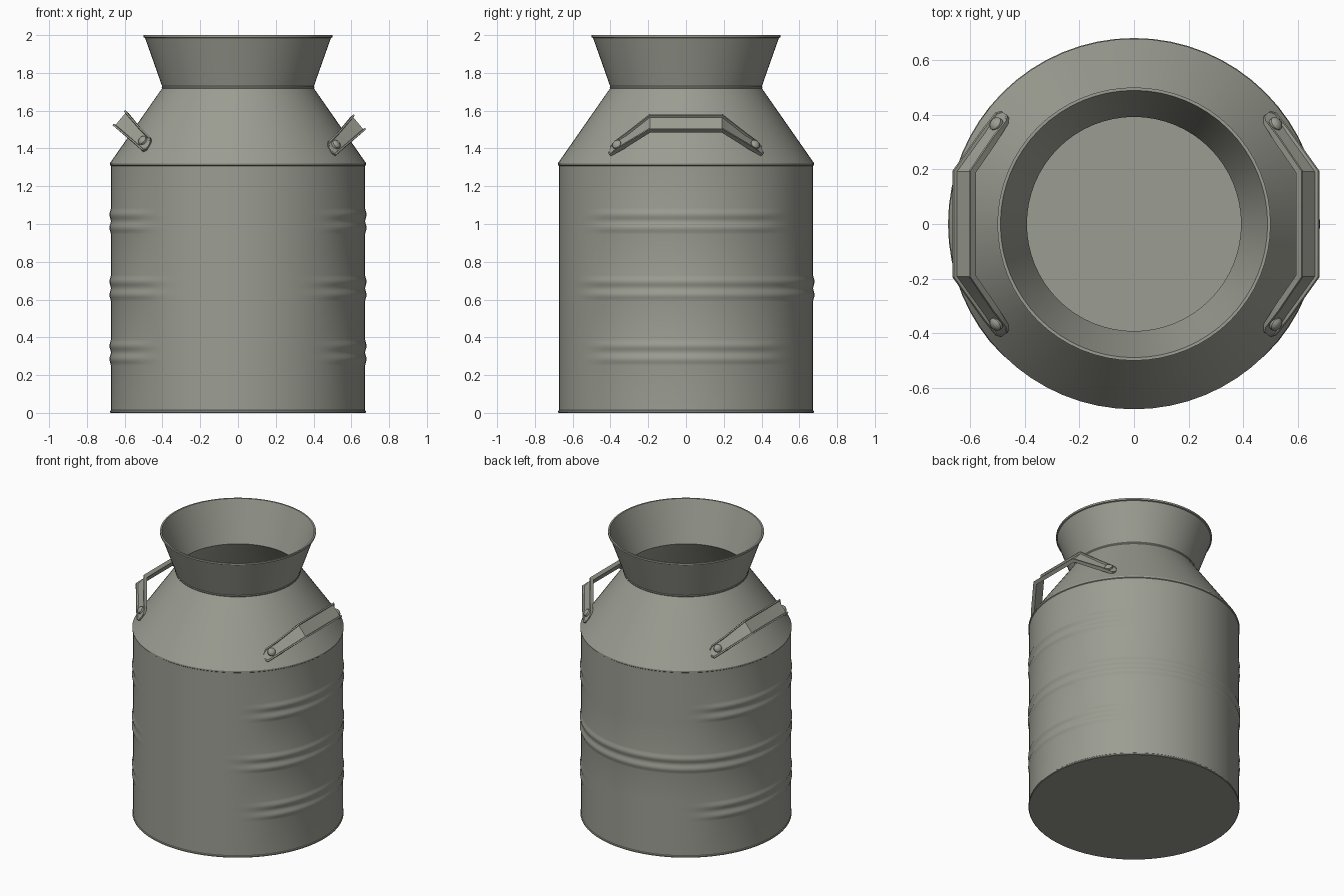
import bpy, bmesh, math
from mathutils import Vector

if "Cube" in bpy.data.objects:
    bpy.data.objects.remove(bpy.data.objects["Cube"])

SEG = 64
R = 0.673
steel = bpy.data.materials.new("grey_green_steel")
steel.diffuse_color = (0.33, 0.34, 0.29, 1)
steel.use_nodes = True
steel.node_tree.nodes["Principled BSDF"].inputs["Base Color"].default_value = steel.diffuse_color


def finish(name, bm):
    bmesh.ops.recalc_face_normals(bm, faces=bm.faces)
    me = bpy.data.meshes.new(name)
    bm.to_mesh(me)
    bm.free()
    me.materials.append(steel)
    ob = bpy.data.objects.new(name, me)
    bpy.context.collection.objects.link(ob)
    bpy.ops.object.select_all(action='DESELECT')
    ob.select_set(True)
    bpy.context.view_layer.objects.active = ob
    bpy.ops.object.shade_smooth_by_angle(angle=math.radians(30))
    return ob


def smooth(t):
    t = max(0.0, min(1.0, t))
    return t * t * (3 - 2 * t)


# pressed double ribs: on both sides, the middle one also runs round the back
RIBS = (0.32, 0.66, 1.015)


def rib(a, z):
    for i, zc in enumerate(RIBS):
        o = z - zc
        if abs(o) <= 0.0701:
            y = math.sin(a)
            fade = smooth((0.80 - abs(y)) / 0.25)
            if i == 1:
                fade = 1.0 if y > 0 else smooth((0.88 + y) / 0.25)
            return 0.008 * fade * 0.5 * (1 - math.cos(2 * math.pi * (o + 0.07) / 0.07))
    return 0.0


# can: one closed lathe, outside wall up to the rim and back down inside
outer = [(R, 0.0), (R + 0.004, 0.003), (R + 0.004, 0.010), (R, 0.014)]
for zc in RIBS:
    outer += [(R, zc + 0.01 * k) for k in range(-7, 8)]
outer += [(R, 1.308), (R + 0.005, 1.312), (R + 0.005, 1.322), (0.402, 1.718),
          (0.404, 1.724), (0.402, 1.73), (0.492, 1.985), (0.5, 1.988), (0.5, 2.0)]
inner = [(0.489, 2.0), (0.392, 1.724), (0.660, 1.318), (0.660, 0.012)]

bm = bmesh.new()
rings = []
for r, z in outer + inner:
    ring = []
    for s in range(SEG):
        a = 2 * math.pi * s / SEG
        rr = r + (rib(a, z) if r == R else 0)
        ring.append(bm.verts.new((rr * math.cos(a), rr * math.sin(a), z)))
    rings.append(ring)
for p, q in zip(rings, rings[1:]):
    for s in range(SEG):
        t = (s + 1) % SEG
        bm.faces.new((p[s], p[t], q[t], q[s]))
bm.faces.new(rings[0])
bm.faces.new(rings[-1])
finish("can_body", bm)


# handles: bent strap with small raised lips along both edges
def handle(name, side, shift):
    foot_w = Vector((-0.453, 0.34, 0.824))
    grip_w = Vector((-0.64, 0, 0.77))
    half = [((0.485, -0.400, 1.392), foot_w, 0.05),
            ((0.498, -0.387, 1.400), foot_w, 0.088),
            ((0.540, -0.320, 1.438), foot_w, 0.090),
            ((0.632, -0.190, 1.530), grip_w, 0.104)]
    stations = [(Vector(c), w.normalized(), wd) for c, w, wd in half]
    flip = lambda v: Vector((v.x, -v.y, v.z))
    stations += [(flip(c), flip(w), wd) for c, w, wd in reversed(stations)]
    place = lambda v: ((v.x + shift[0]) * side, v.y, v.z + shift[1])
    bm = bmesh.new()
    loops = []
    for i, (c, w, wd) in enumerate(stations):
        a = stations[max(i - 1, 0)][0]
        b = stations[min(i + 1, len(stations) - 1)][0]
        n = (b - a).normalized().cross(w).normalized()
        if n.x < 0:
            n = -n
        h = wd / 2
        lip = 0.012 if 2 <= i <= 5 else 0.002
        sec = [(-h, -0.008), (h, -0.008), (h, 0.006 + lip), (h - 0.009, 0.006 + lip),
               (h - 0.012, 0.006), (-h + 0.012, 0.006), (-h + 0.009, 0.006 + lip), (-h, 0.006 + lip)]
        loops.append([bm.verts.new(place(c + w * u + n * v)) for u, v in sec])
    for p, q in zip(loops, loops[1:]):
        for k in range(8):
            j = (k + 1) % 8
            bm.faces.new((p[k], p[j], q[j], q[k]))
    bm.faces.new(loops[0])
    bm.faces.new(loops[-1])
    finish(name, bm)

    # domed rivets on the feet
    bm = bmesh.new()
    for sy in (-1, 1):
        c = Vector((0.514, 0.362 * sy, 1.416))
        n = Vector((0.66, 0.49 * sy, 0.566)).normalized()
        u = n.orthogonal().normalized()
        v = n.cross(u)
        prev = None
        for r, h in ((0.026, -0.01), (0.026, 0.012), (0.020, 0.020), (0.009, 0.025)):
            ring = [bm.verts.new(place(c + n * h + (u * math.cos(t) + v * math.sin(t)) * r))
                    for t in (2 * math.pi * k / 16 for k in range(16))]
            if prev:
                for k in range(16):
                    j = (k + 1) % 16
                    bm.faces.new((prev[k], prev[j], ring[j], ring[k]))
            else:
                bm.faces.new(ring)
            prev = ring
        bm.faces.new(prev)
    finish(name + "_rivets", bm)


handle("right_handle", 1, (0.0, 0.0))
handle("left_handle", -1, (-0.014, 0.022))
